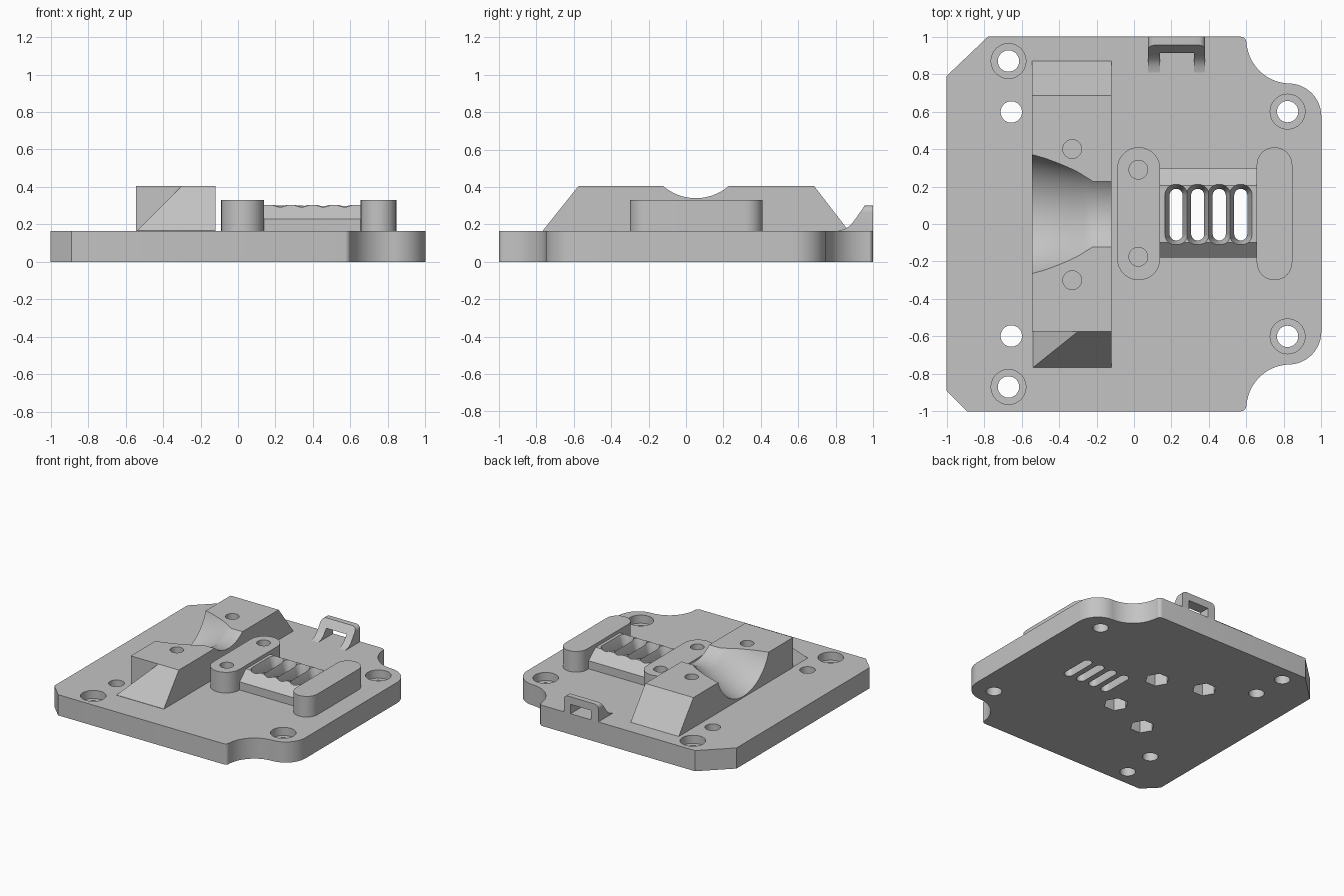
import bpy, bmesh
from math import cos, sin, radians

if "Cube" in bpy.data.objects:
    bpy.data.objects.remove(bpy.data.objects["Cube"], do_unlink=True)

gray = bpy.data.materials.new("plain_gray")
gray.use_nodes = True
gray.diffuse_color = (0.55, 0.55, 0.55, 1)
gray.node_tree.nodes["Principled BSDF"].inputs["Base Color"].default_value = (0.55, 0.55, 0.55, 1)

DECK = 0.165      # top of the plate
BLOCK_TOP = 0.405


def arc(cx, cy, r, a0, a1, n=16):
    return [(cx + r * cos(radians(a0 + (a1 - a0) * i / n)),
             cy + r * sin(radians(a0 + (a1 - a0) * i / n))) for i in range(n + 1)]


def circle(cx, cy, r, n=40):
    return arc(cx, cy, r, 0, 360, n)[:-1]


def stadium(cx, y0, y1, r):
    return arc(cx, y1 - r, r, 0, 180) + arc(cx, y0 + r, r, 180, 360)


def loft(name, rings):
    """Solid through rings of matching points, capped at both ends."""
    bm = bmesh.new()
    loops = [[bm.verts.new(p) for p in ring] for ring in rings]
    n = len(loops[0])
    for a, b in zip(loops, loops[1:]):
        for i in range(n):
            j = (i + 1) % n
            bm.faces.new((a[i], a[j], b[j], b[i]))
    bm.faces.new(loops[0])
    bm.faces.new(loops[-1])
    bmesh.ops.recalc_face_normals(bm, faces=bm.faces)
    me = bpy.data.meshes.new(name)
    bm.to_mesh(me)
    bm.free()
    me.materials.append(gray)
    ob = bpy.data.objects.new(name, me)
    bpy.context.collection.objects.link(ob)
    return ob


def prism_z(name, pts, z0, z1):
    return loft(name, [[(x, y, z) for x, y in pts] for z in (z0, z1)])


def prism_x(name, pts, x0, x1):
    return loft(name, [[(x, y, z) for y, z in pts] for x in (x0, x1)])


def activate(ob):
    bpy.ops.object.select_all(action='DESELECT')
    bpy.context.view_layer.objects.active = ob
    ob.select_set(True)


def cut(ob, cutter):
    mod = ob.modifiers.new("cut", 'BOOLEAN')
    mod.operation, mod.solver, mod.object = 'DIFFERENCE', 'EXACT', cutter
    activate(ob)
    bpy.ops.object.modifier_apply(modifier=mod.name)
    bpy.data.objects.remove(cutter, do_unlink=True)


def drill(ob, x, y, r, z0, z1, sides=40):
    cut(ob, prism_z("drill", circle(x, y, r, sides), z0, z1))


# Base plate with chamfered left corners and scalloped right corners
right_low = (arc(0.57, -0.97, 0.03, -90, 0, 4) + arc(0.835, -0.985, 0.235, 180, 90)
             + arc(0.825, -0.575, 0.175, -90, 0))
right_high = [(x, -y) for x, y in reversed(right_low)]
outline = [(-1, -0.89), (-0.89, -1)] + right_low + right_high + [(-0.78, 1), (-1, 0.79)]
plate = prism_z("base_plate", outline, 0, DECK)

# Mounting holes, counterbored at the four corners
for side in (-1, 1):
    for x, y in ((-0.67, 0.87), (0.82, 0.6)):
        drill(plate, x, side * y, 0.057, -0.1, 0.3)
        drill(plate, x, side * y, 0.093, 0.1, 0.3)
    drill(plate, -0.655, side * 0.598, 0.057, -0.1, 0.3)

# Nut pockets in the underside
block_holes = [(-0.33, 0.4), (-0.33, -0.3)]
bar_holes = [(0.023, 0.29), (0.023, -0.175)]
for x, y in block_holes + bar_holes:
    drill(plate, x, y, 0.09, -0.1, 0.12, 6)

# Guide block with one sloped end and a flared channel
block = prism_x("guide_block", [(-0.575, DECK), (0.87, DECK), (0.685, BLOCK_TOP),
                                (-0.575, BLOCK_TOP)], -0.545, -0.12)
rings = []
for x, half, depth in ((-0.1, 0.175, 0.065), (-0.22, 0.175, 0.065), (-0.26, 0.2, 0.085),
                       (-0.32, 0.235, 0.125), (-0.4, 0.27, 0.17), (-0.48, 0.3, 0.21),
                       (-0.56, 0.322, 0.235)):
    r = (half ** 2 + depth ** 2) / (2 * depth)
    rings.append([(x, y, z) for y, z in circle(0.053, BLOCK_TOP - depth + r, r, 96)])
cut(block, loft("channel", rings))
for x, y in block_holes:
    drill(block, x, y, 0.05, 0.1, 0.5)

# Sloped toe in front of the block, trimmed diagonally on its outer side
toe = loft("block_toe", [[(-0.54, y, DECK), (-0.12, y, DECK), (-0.12, y, z), (xt, y, z)]
                         for y, z, xt in ((-0.575, BLOCK_TOP, -0.3), (-0.765, DECK + 0.002, -0.538))])

# Two round-ended bars
bar = prism_z("drilled_bar", stadium(0.025, -0.3, 0.41, 0.115), DECK, 0.33)
for x, y in bar_holes:
    drill(bar, x, y, 0.05, 0.1, 0.5)
end_bar = prism_z("end_bar", stadium(0.75, -0.3, 0.41, 0.095), DECK, 0.33)

# Slotted bridge between the bars
bridge = prism_x("slotted_bridge", [(-0.18, DECK), (0.295, DECK), (0.295, 0.23), (0.205, 0.303),
                                    (-0.1, 0.303), (-0.18, 0.23)], 0.11, 0.69)
for i in range(4):
    x = 0.225 + 0.115 * i
    cut(plate, prism_z("slot", stadium(x, -0.088, 0.188, 0.035), -0.1, 0.3))
    rings = [[(px, py, z) for px, py in stadium(x, -0.053 - r, 0.153 + r, r)]
             for r, z in ((0.035, 0.1), (0.035, 0.22), (0.066, 0.32))]
    cut(bridge, loft("flared_slot", rings))

# Cable loop at the back edge
loop = prism_x("cable_loop", [(0.81, DECK), (0.85, 0.174), (0.88, 0.196), (0.91, 0.235), (0.955, 0.3),
                              (1, 0.3), (1, DECK)], 0.075, 0.38)
bm = bmesh.new()
bm.from_mesh(loop.data)
corners = [e for e in bm.edges if all(v.co.z > 0.29 for v in e.verts)
           and abs(e.verts[0].co.x - e.verts[1].co.x) < 0.01]
bmesh.ops.bevel(bm, geom=corners, offset=0.035, segments=5, profile=0.5, affect='EDGES')
bm.to_mesh(loop.data)
bm.free()
cut(loop, prism_z("window", [(0.14, 0.7), (0.32, 0.7), (0.32, 1.1), (0.14, 1.1)], 0.1, 0.24))

for ob in (plate, block, toe, bar, end_bar, bridge, loop):
    activate(ob)
    bpy.ops.object.shade_smooth_by_angle(angle=radians(30))
